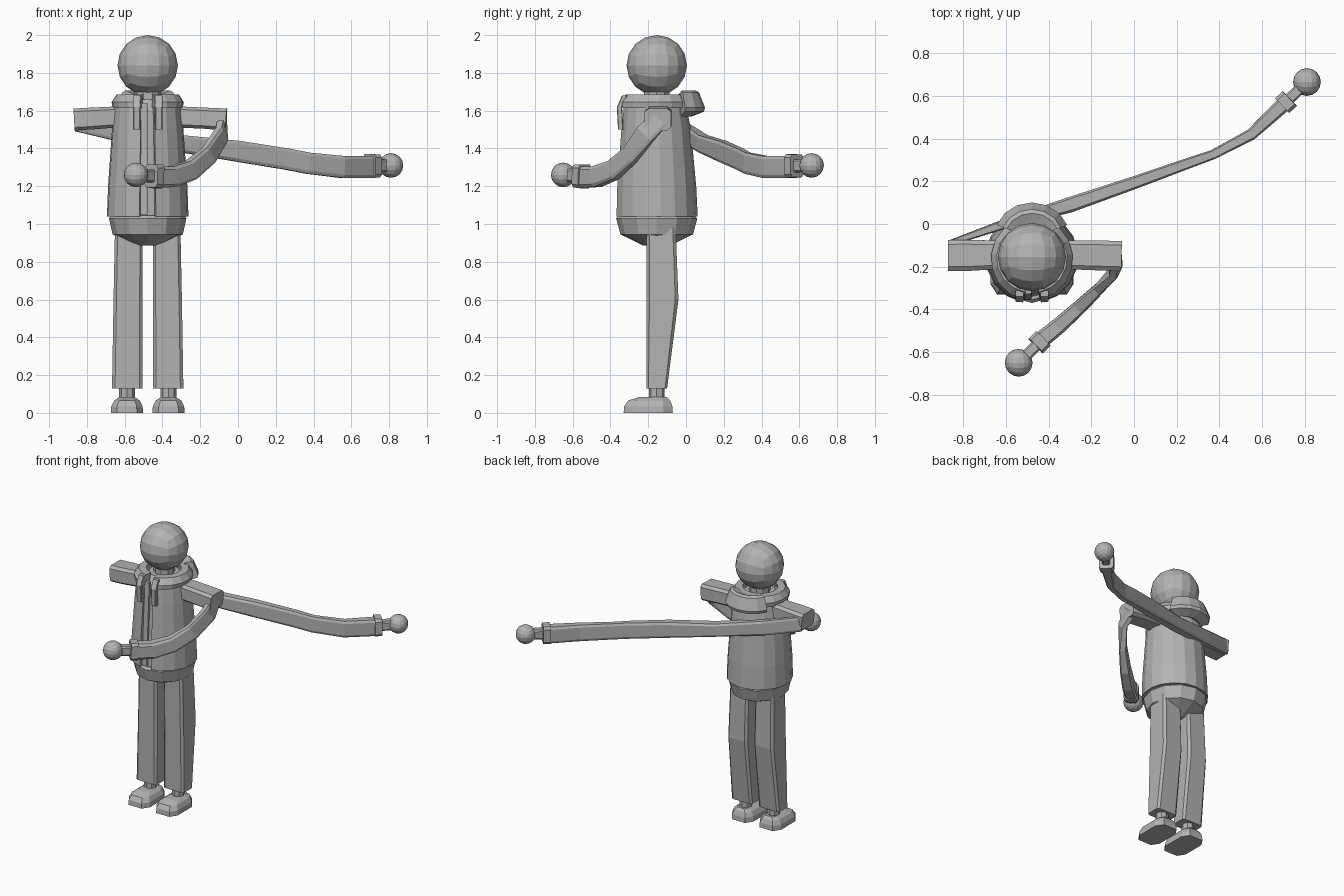
import bpy, bmesh, math
from mathutils import Vector

if "Cube" in bpy.data.objects:
    bpy.data.objects.remove(bpy.data.objects["Cube"])

CX, CY = -0.478, -0.155          # body axis
grey = bpy.data.materials.new("plain_grey")
grey.diffuse_color = (0.45, 0.45, 0.45, 1)
grey.use_nodes = True
grey.node_tree.nodes["Principled BSDF"].inputs["Base Color"].default_value = grey.diffuse_color


def finish(name, bm):
    bmesh.ops.recalc_face_normals(bm, faces=bm.faces)
    me = bpy.data.meshes.new(name)
    bm.to_mesh(me)
    bm.free()
    me.materials.append(grey)
    ob = bpy.data.objects.new(name, me)
    bpy.context.collection.objects.link(ob)
    return ob


def loft(name, rings):
    """Skin closed rings of equal point count and cap both ends."""
    bm = bmesh.new()
    vs = [[bm.verts.new(p) for p in r] for r in rings]
    n = len(vs[0])
    for a, b in zip(vs, vs[1:]):
        for i in range(n):
            j = (i + 1) % n
            bm.faces.new((a[i], a[j], b[j], b[i]))
    bm.faces.new(vs[0][::-1])
    bm.faces.new(vs[-1])
    return finish(name, bm)


def ellipse(z, rx, ry, cx=CX, cy=CY, n=16):
    return [(cx + rx * math.cos(2 * math.pi * i / n),
             cy + ry * math.sin(2 * math.pi * i / n), z) for i in range(n)]


def open_ring(z, rx, ry, cy, t, gap=0.2, n=16):
    """C-shaped ring, open at the front, with wall thickness t."""
    a = [-math.pi / 2 + gap + (2 * math.pi - 2 * gap) * i / n for i in range(n + 1)]
    out = [(CX + rx * math.cos(k), cy + ry * math.sin(k), z) for k in a]
    inn = [(CX + (rx - t) * math.cos(k), cy + (ry - t) * math.sin(k), z) for k in a]
    return out + inn[::-1]


def block(c, u, v, k=0.72):
    """Chamfered rectangle spanned by half axes u and v."""
    c = Vector(c)
    pts = ((1, -k), (1, k), (k, 1), (-k, 1), (-1, k), (-1, -k), (-k, -1), (k, -1))
    return [c + u * a + v * b for a, b in pts]


def tube(name, secs):
    """Sections are (centre, half width, half height) along a path."""
    cs = [Vector(s[0]) for s in secs]
    rings = []
    for i, (c, w, h) in enumerate(secs):
        d = (cs[min(i + 1, len(cs) - 1)] - cs[max(i - 1, 0)]).normalized()
        side = d.cross(Vector((0, 0, 1))).normalized()
        rings.append(block(c, side * w, side.cross(d) * h))
    return loft(name, rings)


def ball(name, c, r, cuts):
    """Round ball from a subdivided cube."""
    bm = bmesh.new()
    bmesh.ops.create_cube(bm, size=2)
    bmesh.ops.subdivide_edges(bm, edges=bm.edges, cuts=cuts, use_grid_fill=True)
    for v in bm.verts:
        p = Vector([math.tan(x * math.pi / 4) for x in v.co])
        v.co = Vector(c) + p.normalized() * r
    return finish(name, bm)


# Head and neck
ball("head", (CX, CY, 1.84), 0.16, 3)
loft("neck", [ellipse(1.60, 0.07, 0.07, n=10), ellipse(1.74, 0.07, 0.07, n=10)])

# Shirt under the open jacket
loft("shirt", [ellipse(1.02, 0.185, 0.185), ellipse(1.35, 0.17, 0.17),
               ellipse(1.60, 0.15, 0.145), ellipse(1.66, 0.10, 0.10)])

# Jacket shell, zip edge, collar
loft("jacket", [open_ring(1.04, 0.217, 0.217, -0.155, 0.035),
                open_ring(1.20, 0.211, 0.211, -0.157, 0.035),
                open_ring(1.50, 0.190, 0.186, -0.160, 0.035),
                open_ring(1.63, 0.178, 0.166, -0.165, 0.035)])
X, Y = Vector((1, 0, 0)), Vector((0, 1, 0))
loft("zip_edge", [block((-0.498, -0.345, 1.05), X * 0.018, Y * 0.012),
                  block((-0.498, -0.315, 1.64), X * 0.018, Y * 0.012)])
loft("collar", [open_ring(1.615, 0.186, 0.196, -0.163, 0.07),
                open_ring(1.645, 0.192, 0.196, -0.163, 0.07),
                open_ring(1.685, 0.166, 0.162, -0.160, 0.05)])

# Hood cords hanging over the chest
for s, side in ((-1, "right"), (1, "left")):
    x = CX + s * 0.058
    loft(side + "_cord", [block((x, -0.346, 1.50), X * 0.019, Y * 0.014),
                          block((x, -0.352, 1.62), X * 0.019, Y * 0.014),
                          block((x, -0.325, 1.68), X * 0.019, Y * 0.014)])

# Hood lying in a tilted arc behind the collar
hood = []
for i in range(7):
    a = math.radians(20 + 140 * i / 6)
    r = Vector((math.cos(a), math.sin(a), 0))
    c = Vector((CX + 0.115 * r.x, -0.06 + 0.10 * r.y, 1.638))
    out = r * 0.045 + Vector((0, 0, 0.018))
    up = r * -0.022 + Vector((0, 0, 0.056))
    hood.append(block(c, out, up))
loft("hood", hood)

# Hips
loft("hips", [ellipse(1.045, 0.195, 0.20, n=12), ellipse(1.03, 0.205, 0.215, n=12),
              ellipse(0.945, 0.186, 0.192, n=12), ellipse(0.885, 0.06, 0.07, n=12)])

# Legs, ankles and shoes
for s, side in ((-1, "right"), (1, "left")):
    x = CX + s * 0.1
    loft(side + "_leg",
         [block((x + s * dx, (y0 + y1) / 2, z), X * hx, Y * (y1 - y0) / 2, 0.8)
          for z, dx, hx, y0, y1 in ((0.13, 0.008, 0.081, -0.21, -0.10),
                                    (0.60, 0.004, 0.077, -0.21, -0.04),
                                    (0.99, 0.0, 0.073, -0.21, -0.055))])
    sx = CX + s * 0.11
    loft(side + "_ankle", [ellipse(z, 0.042, 0.042, sx, -0.155, 8) for z in (0.05, 0.16)])
    loft(side + "_shoe", [block((sx, y, z), X * hx, Y * hy, 0.62)
                          for z, hx, hy, y in ((0, 0.085, 0.13, -0.20),
                                               (0.035, 0.083, 0.128, -0.20),
                                               (0.065, 0.068, 0.112, -0.195),
                                               (0.083, 0.042, 0.075, -0.175))])

# Upper sleeves
tube("right_sleeve", [((-0.58, -0.145, 1.57), 0.065, 0.055),
                      ((-0.67, -0.145, 1.565), 0.068, 0.056),
                      ((-0.78, -0.147, 1.558), 0.073, 0.058),
                      ((-0.868, -0.147, 1.553), 0.072, 0.058)])
tube("left_sleeve", [((-0.38, -0.145, 1.57), 0.065, 0.055),
                     ((-0.28, -0.145, 1.565), 0.068, 0.056),
                     ((-0.17, -0.147, 1.56), 0.070, 0.056),
                     ((-0.062, -0.15, 1.553), 0.070, 0.058)])

# Forearms: one swept behind the back, one folded to the front
tube("right_forearm", [((-0.85, -0.085, 1.54), 0.014, 0.05),
                       ((-0.62, -0.005, 1.485), 0.022, 0.05),
                       ((-0.30, 0.09, 1.425), 0.036, 0.045),
                       ((0.00, 0.193, 1.385), 0.030, 0.055),
                       ((0.25, 0.283, 1.345), 0.025, 0.056),
                       ((0.37, 0.325, 1.322), 0.022, 0.056),
                       ((0.55, 0.42, 1.302), 0.027, 0.058),
                       ((0.70, 0.56, 1.302), 0.036, 0.058)])
tube("left_forearm", [((-0.085, -0.14, 1.555), 0.025, 0.05),
                      ((-0.085, -0.215, 1.475), 0.022, 0.055),
                      ((-0.155, -0.295, 1.365), 0.025, 0.050),
                      ((-0.25, -0.385, 1.285), 0.033, 0.052),
                      ((-0.35, -0.475, 1.25), 0.038, 0.055),
                      ((-0.43, -0.54, 1.248), 0.040, 0.055)])

# Cuffs, wrists and hands
for side, a, h in (("right", (0.695, 0.555, 1.307), (0.81, 0.665, 1.31)),
                   ("left", (-0.425, -0.537, 1.252), (-0.54, -0.65, 1.26))):
    a, h = Vector(a), Vector(h)
    tube(side + "_cuff", [(a, 0.048, 0.063), (a.lerp(h, 0.3), 0.048, 0.06)])
    tube(side + "_wrist", [(a, 0.026, 0.034), (h, 0.026, 0.034)])
    ball(side + "_hand", h, 0.065, 3)
